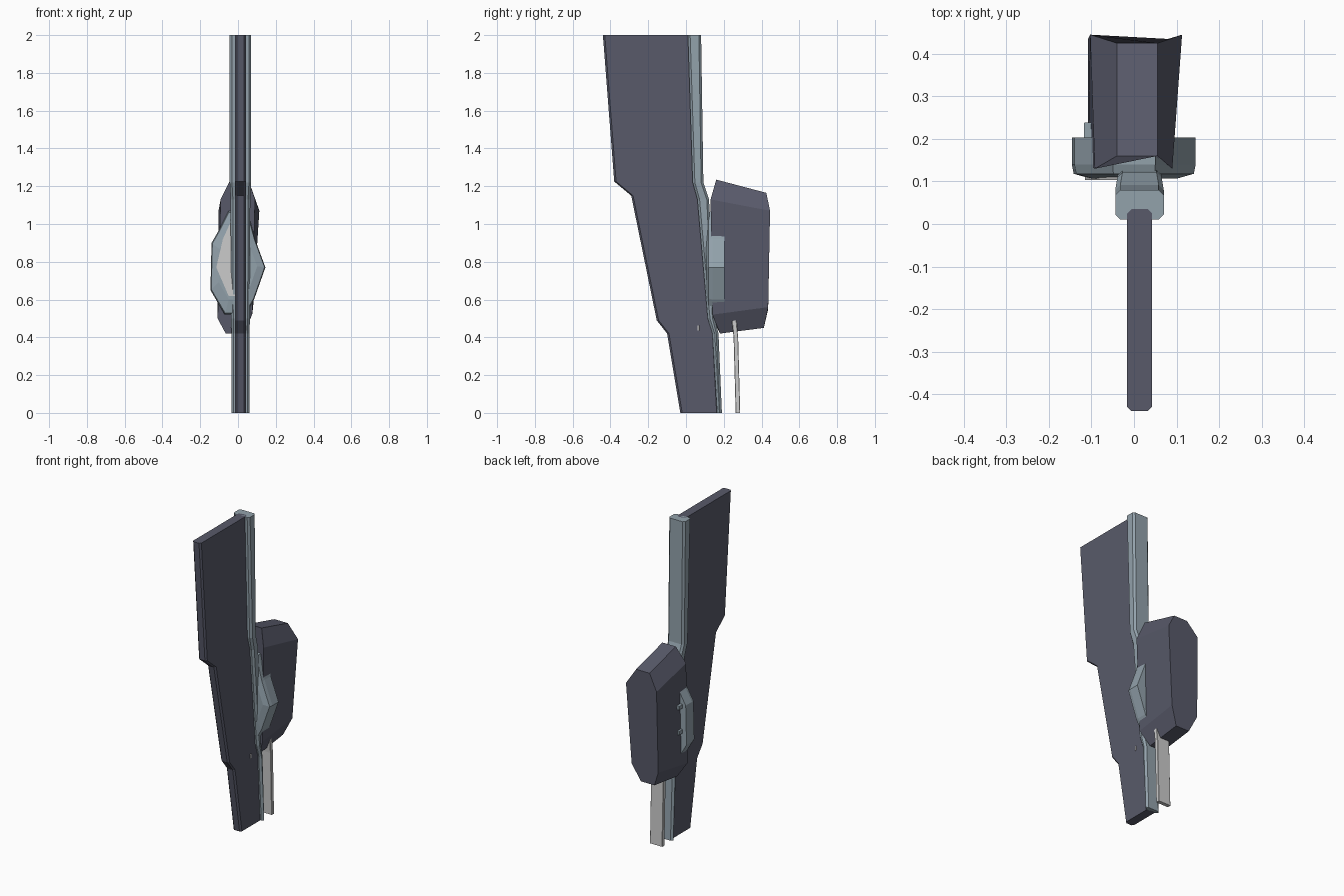
import bpy
import bmesh

if "Cube" in bpy.data.objects:
    bpy.data.objects.remove(bpy.data.objects["Cube"])


def material(name, rgb):
    m = bpy.data.materials.new(name)
    m.use_nodes = True
    m.diffuse_color = (*rgb, 1)
    m.node_tree.nodes["Principled BSDF"].inputs["Base Color"].default_value = (*rgb, 1)
    return m


DARK = material("dark slate", (0.098, 0.102, 0.144))
STEEL = material("blue steel", (0.29, 0.36, 0.41))
PALE = material("pale grey", (0.6, 0.6, 0.6))


def loft(name, rings, mat):
    """Skin a closed solid through rings that have equal point counts."""
    bm = bmesh.new()
    loops = [[bm.verts.new(p) for p in ring] for ring in rings]
    n = len(loops[0])
    for a, b in zip(loops, loops[1:]):
        for i in range(n):
            j = (i + 1) % n
            bm.faces.new((a[i], a[j], b[j], b[i]))
    bm.faces.new(loops[0])
    bm.faces.new(loops[-1])
    bmesh.ops.recalc_face_normals(bm, faces=bm.faces)
    mesh = bpy.data.meshes.new(name)
    bm.to_mesh(mesh)
    bm.free()
    mesh.materials.append(mat)
    ob = bpy.data.objects.new(name, mesh)
    bpy.context.collection.objects.link(ob)
    return ob


def bar_ring(x0, x1, y0, y1, z, c):
    """Rectangle with four cut corners, lying flat at height z."""
    pts = [(x0 + c, y0), (x1 - c, y0), (x1, y0 + c), (x1, y1 - c),
           (x1 - c, y1), (x0 + c, y1), (x0, y1 - c), (x0, y0 + c)]
    return [(x, y, z) for x, y in pts]


def box(name, x0, x1, y0, y1, z0, z1, mat, c=0.002):
    return loft(name, [bar_ring(x0, x1, y0, y1, z, c) for z in (z0, z1)], mat)


# Blade: stepped slab, front and back edge at each height
blade = [(2, -0.44, 0.035), (1.225, -0.38, 0.06), (1.15, -0.29, 0.075),
         (0.49, -0.155, 0.13), (0.42, -0.10, 0.15), (0, -0.03, 0.172)]
loft("blade", [bar_ring(-0.016, 0.042, f, b, z, 0.01) for z, f, b in blade], DARK)

# Spine: cut-corner rail following the back of the blade
spine = [(2, 0.01, 0.08, 0.057), (1.22, 0.035, 0.092, 0.057), (1.13, 0.06, 0.122, 0.052),
         (0.5, 0.115, 0.152, 0.05), (0.42, 0.14, 0.172, 0.048), (0, 0.165, 0.19, 0.048)]
loft("spine", [bar_ring(0.013 - w, 0.013 + w, f, b, z, 0.012) for z, f, b, w in spine], STEEL)

# Grip pack: eight-sided block, top leaning to one side and bottom to the other
pack_front = [(-0.04, 0.16, 1.235), (0.055, 0.16, 1.235), (0.09, 0.13, 1.13), (0.075, 0.14, 0.52),
              (0.03, 0.18, 0.42), (-0.065, 0.18, 0.42), (-0.108, 0.14, 0.50), (-0.092, 0.13, 1.13)]
pack_back = [(-0.04, 0.425, 1.165), (0.055, 0.425, 1.165), (0.113, 0.445, 1.07), (0.08, 0.435, 0.56),
             (0.03, 0.412, 0.45), (-0.065, 0.412, 0.45), (-0.108, 0.435, 0.55), (-0.103, 0.445, 1.07)]
loft("grip_pack", [pack_front, pack_back], DARK)

# Collar: faceted ring of steel around the front of the pack
outline = [(-0.05, 1.07), (0.05, 1.07), (0.09, 0.92), (0.145, 0.77), (0.085, 0.6),
           (0.04, 0.52), (-0.07, 0.52), (-0.146, 0.65), (-0.14, 0.9), (-0.1, 0.97)]


def collar_ring(y, scale):
    return [(x * scale, y, 0.79 + (z - 0.79) * scale) for x, z in outline]


loft("collar", [collar_ring(0.107, 0.7), collar_ring(0.118, 0.97),
                collar_ring(0.14, 1), collar_ring(0.203, 1)], STEEL)

# Pale faceted plate on the collar front
plate = [(-0.03, 1.03), (0.03, 1.0), (0.05, 0.86), (0.05, 0.72),
         (0.0, 0.62), (-0.05, 0.62), (-0.115, 0.77), (-0.08, 0.92)]
loft("collar_plate", [[(x, y, z) for x, z in plate] for y in (0.104, 0.113)], PALE)

# Two locking pegs behind the collar
for i, z in enumerate((0.73, 0.89)):
    box(f"locking_peg_{i + 1}", -0.118, -0.098, 0.19, 0.238, z - 0.012, z + 0.012, STEEL)

# Lower strap hanging from the pack
loft("lower_strap", [bar_ring(-0.033, 0.055, y, y + 0.024, z, 0.002)
                     for z, y in ((0.5, 0.242), (0.4, 0.252), (0, 0.263))], PALE)

# Small pin on the blade side
box("blade_pin", 0.03, 0.046, 0.06, 0.072, 0.435, 0.462, PALE)
